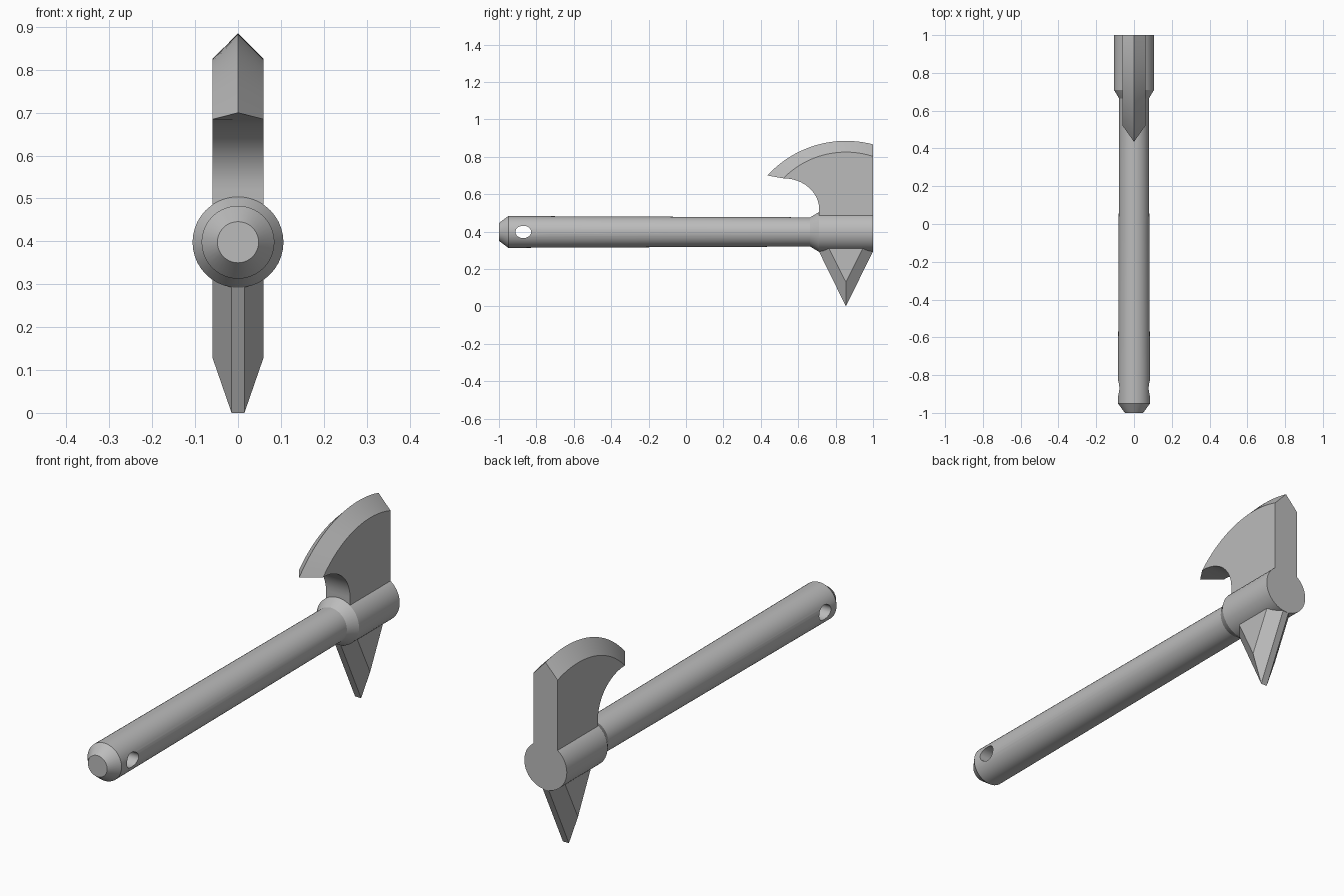
import bpy
import math
from math import sin, cos, pi, sqrt

if "Cube" in bpy.data.objects:
    bpy.data.objects.remove(bpy.data.objects["Cube"])

AXIS_Z = 0.398
HALF = 0.06      # half thickness of blade and spike

grey = bpy.data.materials.new("plain grey")
grey.use_nodes = True
COLOUR = (0.5, 0.5, 0.5, 1)
grey.diffuse_color = COLOUR
grey.node_tree.nodes["Principled BSDF"].inputs["Base Color"].default_value = COLOUR


def make(name, verts, faces):
    mesh = bpy.data.meshes.new(name)
    mesh.from_pydata(verts, [], faces)
    mesh.materials.append(grey)
    obj = bpy.data.objects.new(name, mesh)
    bpy.context.collection.objects.link(obj)
    activate(obj)
    bpy.ops.object.mode_set(mode='EDIT')
    bpy.ops.mesh.select_all(action='SELECT')
    bpy.ops.mesh.normals_make_consistent(inside=False)
    bpy.ops.object.mode_set(mode='OBJECT')
    return obj


def activate(obj):
    bpy.ops.object.select_all(action='DESELECT')
    obj.select_set(True)
    bpy.context.view_layer.objects.active = obj


def smooth(obj):
    activate(obj)
    bpy.ops.object.shade_smooth_by_angle(angle=math.radians(25))


def lathe(name, profile, sides=40):
    """Turn (y, radius) pairs around the long axis."""
    verts = [(r * cos(2 * pi * i / sides), y, AXIS_Z + r * sin(2 * pi * i / sides))
             for y, r in profile for i in range(sides)]
    faces = [(k * sides + i, k * sides + (i + 1) % sides,
              (k + 1) * sides + (i + 1) % sides, (k + 1) * sides + i)
             for k in range(len(profile) - 1) for i in range(sides)]
    faces += [tuple(range(sides)), tuple(range(len(verts) - sides, len(verts)))]
    return make(name, verts, faces)


def layered(name, layers):
    """Bridge matching (x, outline) layers, closing the first and last."""
    n = len(layers[0][1])
    verts = [(x, y, z) for x, outline in layers for y, z in outline]
    faces = [(k * n + i, k * n + (i + 1) % n,
              (k + 1) * n + (i + 1) % n, (k + 1) * n + i)
             for k in range(len(layers) - 1) for i in range(n)]
    faces += [tuple(range(n)), tuple(range(len(verts) - n, len(verts)))]
    return make(name, verts, faces)


def arc(y0, y1, peak_y, peak_z, radius, steps=20):
    ys = [y0 + (y1 - y0) * i / steps for i in range(steps + 1)]
    return [(y, peak_z - radius + sqrt(radius ** 2 - (y - peak_y) ** 2)) for y in ys]


# Handle with a chamfered butt and a cord hole
handle = lathe("handle", [(-1, 0.048), (-0.95, 0.085), (0.7, 0.078)])
bpy.ops.mesh.primitive_cylinder_add(vertices=32, radius=1, depth=2,
                                    location=(0, -0.87, AXIS_Z),
                                    rotation=(0, pi / 2, 0))
cutter = bpy.context.object
cutter.name = "hole_cutter"
cutter.scale = (0.033, 0.042, 0.3)
cutter.hide_render = True
cut = handle.modifiers.new("cord hole", 'BOOLEAN')
cut.operation = 'DIFFERENCE'
cut.solver = 'EXACT'
cut.object = cutter
activate(handle)
bpy.ops.object.modifier_apply(modifier=cut.name)
bpy.data.objects.remove(cutter)
smooth(handle)

# Collar holding the head
smooth(lathe("collar", [(0.66, 0.076), (0.71, 0.106), (1, 0.106)]))

# Axe blade: flat cheeks bevelled to a curved cutting edge
cheek_arc = arc(1, 0.52, 0.855, 0.825, 0.47)
edge_arc = arc(1, 0.435, 0.855, 0.885, 0.569)
throat = [(0.52 + 0.192 * sin(a), 0.52 + 0.165 * cos(a))
          for a in (pi / 2 * i / 12 for i in range(1, 13))]
base = throat + [(0.712, 0.42), (1, 0.42)]
smooth(layered("axe_blade", [(-HALF, cheek_arc + base),
                             (0, edge_arc + base),
                             (HALF, cheek_arc + base)]))

# Spike below: flat cheeks bevelled to a narrow blunt edge
spike_cheek = [(0.855, 0.13), (0.764, 0.311), (0.764, 0.36), (0.946, 0.36), (0.946, 0.311)]
spike_edge = [(0.855, 0), (0.71, 0.295), (0.71, 0.36), (1, 0.36), (1, 0.295)]
layered("spike", [(-HALF, spike_cheek), (-HALF / 4, spike_edge),
                  (HALF / 4, spike_edge), (HALF, spike_cheek)])
